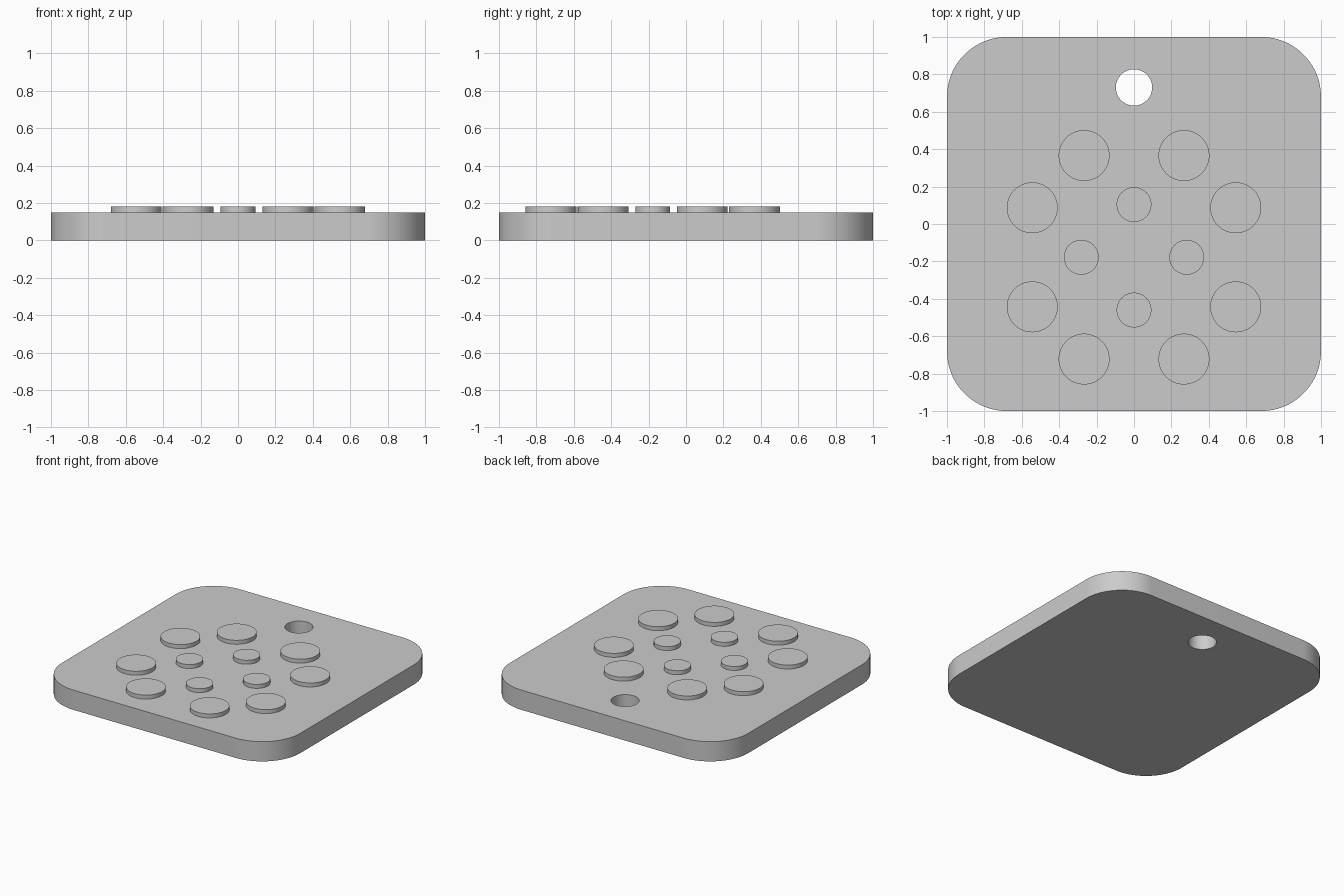
import bpy
import bmesh
from math import cos, sin, pi
from mathutils import Vector

cube = bpy.data.objects.get("Cube")
if cube:
    bpy.data.objects.remove(cube, do_unlink=True)

# Single plain grey material
grey = bpy.data.materials.new("plain grey")
grey.use_nodes = True
colour = (0.6, 0.6, 0.6, 1)
grey.diffuse_color = colour
grey.node_tree.nodes["Principled BSDF"].inputs["Base Color"].default_value = colour

PLATE_TOP = 0.15
PAD_TOP = 0.18
PATTERN_Y = -0.178


def arc(cx, cy, radius, start, sweep, steps):
    return [(cx + radius * cos(start + sweep * i / steps),
             cy + radius * sin(start + sweep * i / steps)) for i in range(steps + 1)]


def circle(cx, cy, radius, steps=64):
    return arc(cx, cy, radius, 0, 2 * pi, steps)[:-1]


def extruded(name, loops, bottom, top):
    """Solid made by filling closed outlines (the second is a hole) and raising them."""
    bm = bmesh.new()
    edges = []
    for loop in loops:
        verts = [bm.verts.new((x, y, bottom)) for x, y in loop]
        edges += [bm.edges.new((a, b)) for a, b in zip(verts, verts[1:] + verts[:1])]
    if len(loops) == 1:
        bm.faces.new(verts)
    else:
        bmesh.ops.triangle_fill(bm, edges=edges, use_beauty=True, normal=Vector((0, 0, 1)))
    raised = bmesh.ops.extrude_face_region(bm, geom=bm.faces[:], use_keep_orig=True)["geom"]
    bmesh.ops.translate(bm, vec=(0, 0, top - bottom),
                        verts=[v for v in raised if isinstance(v, bmesh.types.BMVert)])
    bmesh.ops.recalc_face_normals(bm, faces=bm.faces[:])
    mesh = bpy.data.meshes.new(name)
    bm.to_mesh(mesh)
    bm.free()
    mesh.materials.append(grey)
    obj = bpy.data.objects.new(name, mesh)
    bpy.context.collection.objects.link(obj)
    bpy.ops.object.select_all(action="DESELECT")
    obj.select_set(True)
    bpy.context.view_layer.objects.active = obj
    bpy.ops.object.shade_smooth_by_angle(angle=pi / 6)
    return obj


# Rounded square plate with a hanging hole
corner = 0.32
inset = 1 - corner
outline = []
for i, (sx, sy) in enumerate([(1, 1), (-1, 1), (-1, -1), (1, -1)]):
    outline += arc(sx * inset, sy * inset, corner, i * pi / 2, pi / 2, 24)
extruded("plate", [outline, circle(0, 0.73, 0.097)], 0, PLATE_TOP)

# Outer ring of large pads, mirrored about the pattern centre
for sx, side in ((1, "left"), (-1, "right")):
    for sy, end in ((1, "back"), (-1, "front")):
        for dx, dy, place in ((0.267, 0.544, "inner"), (0.544, 0.265, "outer")):
            extruded(f"large_pad_{end}_{side}_{place}",
                     [circle(sx * dx, PATTERN_Y + sy * dy, 0.136)], PLATE_TOP, PAD_TOP)

# Inner ring of small pads
for i, place in enumerate(("left", "back", "right", "front")):
    angle = i * pi / 2
    extruded(f"small_pad_{place}",
             [circle(0.282 * cos(angle), PATTERN_Y + 0.282 * sin(angle), 0.093)],
             PLATE_TOP, PAD_TOP)
